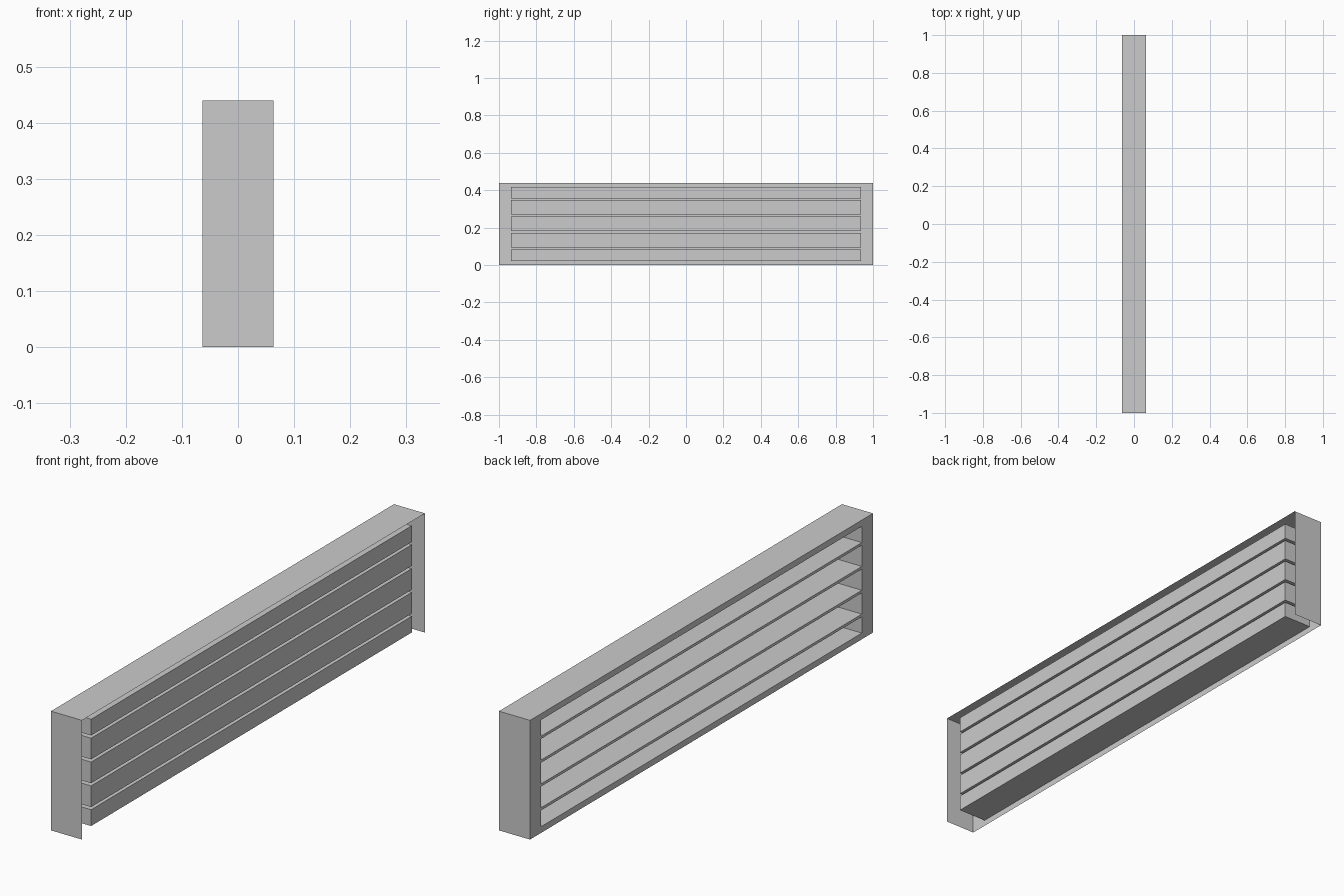
import bpy
import bmesh

if "Cube" in bpy.data.objects:
    bpy.data.objects.remove(bpy.data.objects["Cube"])

HX, HY, H = 0.0633, 1.0, 0.44      # casing half depth, half length, height
SLOT_Y, BACK_X = 0.935, 0.055      # slot half length, pocket back position
MARGIN, BAR, COUNT = 0.023, 0.010, 5


def make_object(name, bm):
    mesh = bpy.data.meshes.new(name)
    bm.to_mesh(mesh)
    bm.free()
    obj = bpy.data.objects.new(name, mesh)
    bpy.context.collection.objects.link(obj)
    return obj


# Thin shell cover: top and two ends, open at the bottom and the back
bm = bmesh.new()
bmesh.ops.create_cube(bm, size=1)
for v in bm.verts:
    v.co = (v.co.x * 2 * HX, v.co.y * 2 * HY, (v.co.z + 0.5) * H)
bm.normal_update()
hidden = [f for f in bm.faces if abs(f.normal.x) > 0.9 or f.normal.z < -0.9]
bmesh.ops.delete(bm, geom=hidden, context='FACES')
make_object("cover_shell", bm)

# Slot edges in height: one cell per slot, separated by thin bars
pitch = H / COUNT
zs = [0, MARGIN]
for i in range(1, COUNT):
    zs += [i * pitch - BAR / 2, i * pitch + BAR / 2]
zs += [H - MARGIN, H]
ys = [-HY, -SLOT_Y, SLOT_Y, HY]

# Grille face with every slot pushed back into a closed pocket
bm = bmesh.new()
grid = [[bm.verts.new((-HX, y, z)) for y in ys] for z in zs]
slots = []
for r in range(len(zs) - 1):
    for c in range(3):
        f = bm.faces.new((grid[r][c], grid[r + 1][c],
                          grid[r + 1][c + 1], grid[r][c + 1]))
        if f.normal_update() or (c == 1 and r % 2 == 1):
            slots.append(f)
bm.normal_update()
pockets = bmesh.ops.extrude_discrete_faces(bm, faces=slots)["faces"]
# Discrete extrusion leaves the walls attached to the slot rims
verts = list({v for f in pockets for v in f.verts})
bmesh.ops.translate(bm, verts=verts, vec=(BACK_X + HX, 0, 0))
bmesh.ops.remove_doubles(bm, verts=bm.verts, dist=1e-5)
bmesh.ops.recalc_face_normals(bm, faces=bm.faces)
if min(bm.faces, key=lambda f: f.calc_center_median().x).normal.x > 0:
    bmesh.ops.reverse_faces(bm, faces=bm.faces)
make_object("slotted_grille", bm)
